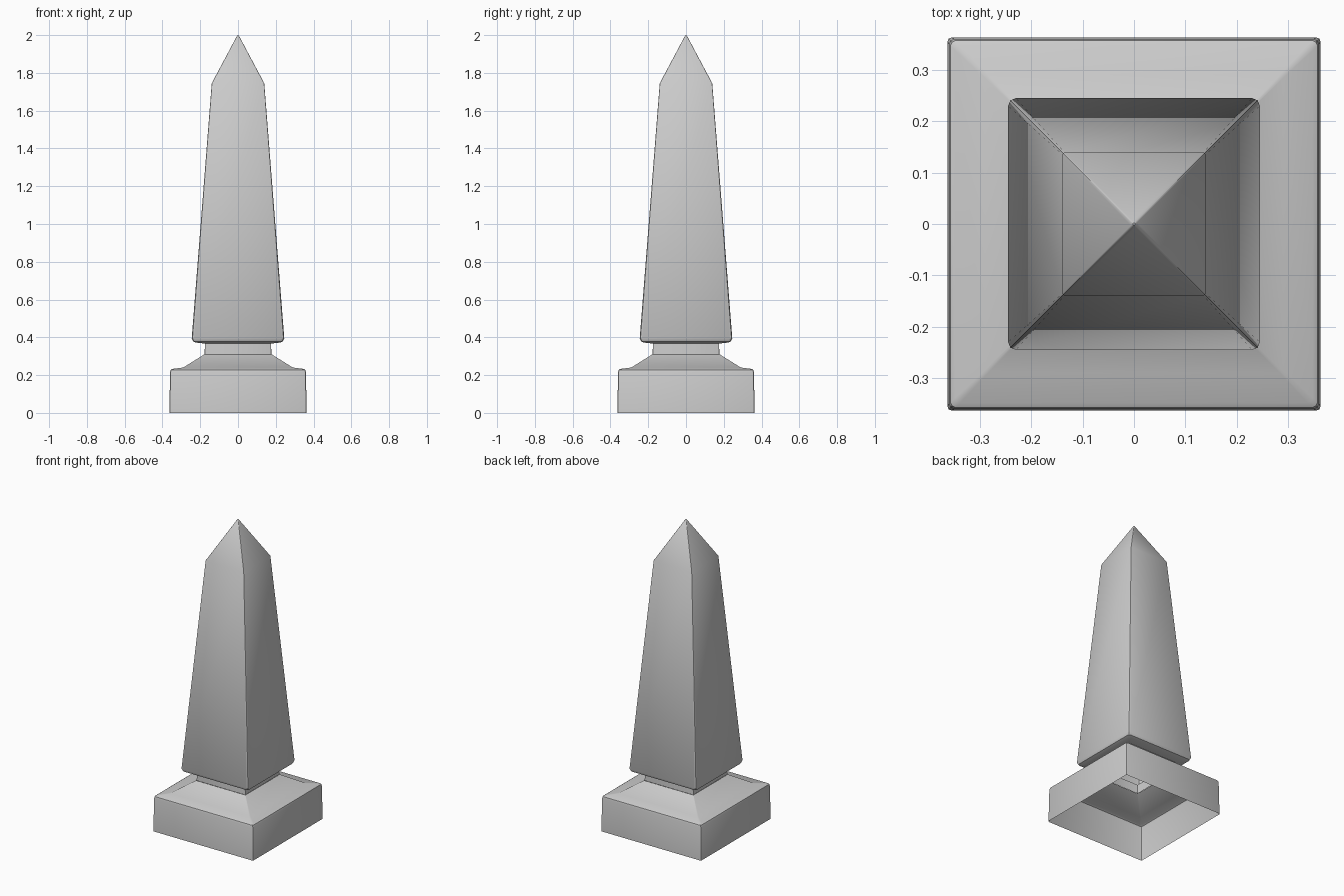
import bpy, bmesh
from math import cos, sin, pi

if "Cube" in bpy.data.objects:
    bpy.data.objects.remove(bpy.data.objects["Cube"])

STEPS = 2  # segments per rounded corner


def ring(bm, half, z, r):
    """Square ring of vertices with rounded corners."""
    verts = []
    for q in range(4):
        a0 = q * pi / 2
        cx = (half - r) * (1 if q in (0, 3) else -1)
        cy = (half - r) * (1 if q in (0, 1) else -1)
        for s in range(STEPS + 1):
            a = a0 + s / STEPS * pi / 2
            verts.append(bm.verts.new((cx + r * cos(a), cy + r * sin(a), z)))
    return verts


def square_shell(name, profile, cap=False):
    """Stack square rings (half width, height, corner radius) into an open shell."""
    bm = bmesh.new()
    rings = [ring(bm, *p) for p in profile]
    n = len(rings[0])
    for lo, hi in zip(rings, rings[1:]):
        for i in range(n):
            j = (i + 1) % n
            bm.faces.new((lo[i], lo[j], hi[j], hi[i]))
    if cap:
        bm.faces.new(rings[-1])
    mesh = bpy.data.meshes.new(name)
    bm.to_mesh(mesh)
    bm.free()
    obj = bpy.data.objects.new(name, mesh)
    bpy.context.collection.objects.link(obj)
    bpy.ops.object.select_all(action='DESELECT')
    obj.select_set(True)
    bpy.context.view_layer.objects.active = obj
    bpy.ops.object.shade_smooth_by_angle(angle=0.6)
    return obj


# Plinth with softened rim and sloped shoulder, hollow and open below
square_shell("plinth", [
    (0.363, 0.0, 0.008), (0.360, 0.215, 0.010), (0.357, 0.227, 0.010),
    (0.348, 0.233, 0.010), (0.290, 0.240, 0.006), (0.178, 0.310, 0.003)])

# Narrow neck
square_shell("neck", [(0.177, 0.310, 0.003), (0.175, 0.367, 0.003)])

# Tapered shaft with rounded lower lip and pyramid tip
square_shell("shaft", [
    (0.175, 0.367, 0.003), (0.222, 0.372, 0.010), (0.238, 0.379, 0.014),
    (0.245, 0.395, 0.015), (0.139, 1.745, 0.004), (0.006, 1.995, 0.003),
    (0.002, 2.0, 0.001)], cap=True)
